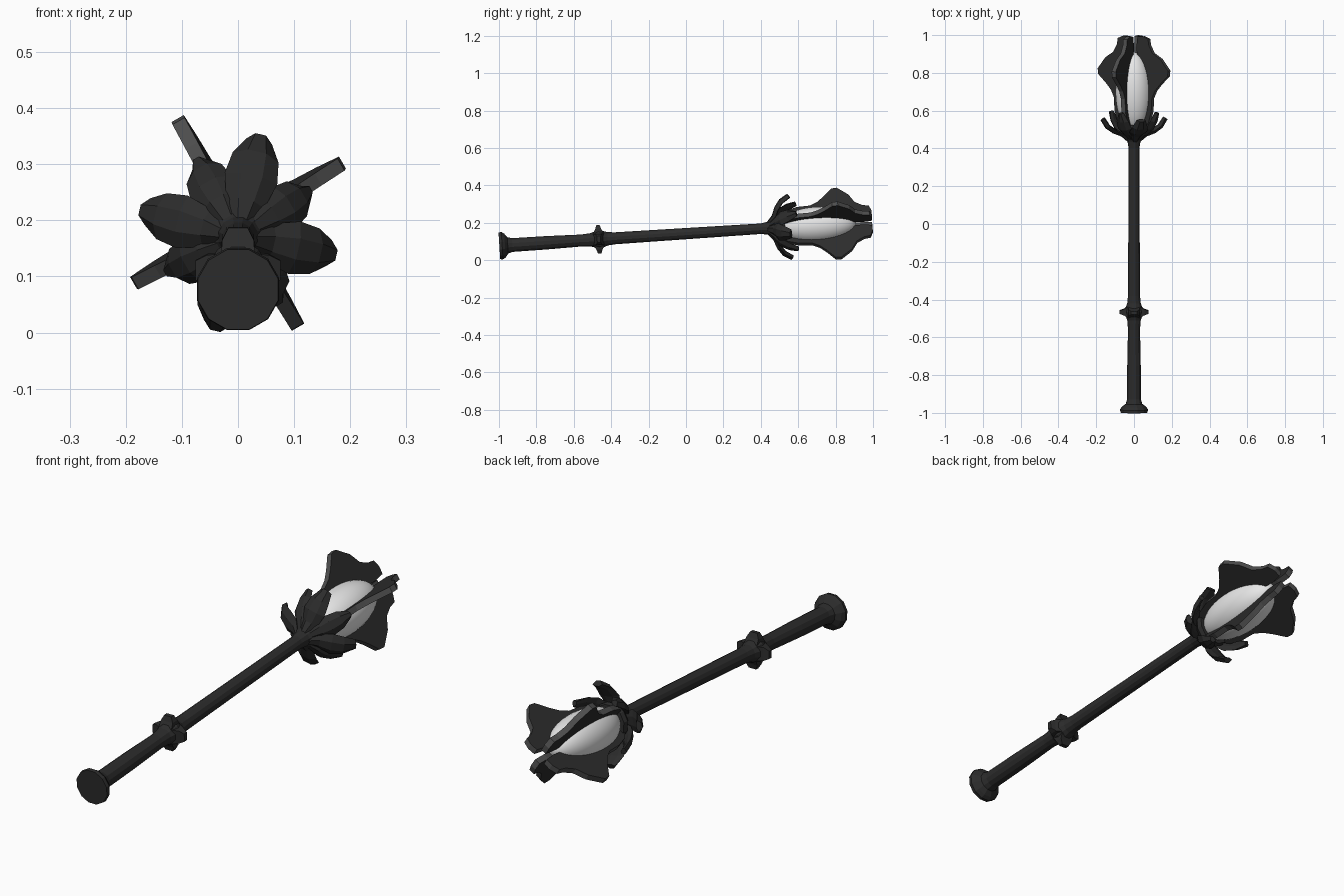
import bpy, bmesh, math
from mathutils import Matrix, Vector

if "Cube" in bpy.data.objects:
    bpy.data.objects.remove(bpy.data.objects["Cube"])


def material(name, v):
    m = bpy.data.materials.new(name)
    m.diffuse_color = (v, v, v, 1)
    m.use_nodes = True
    m.node_tree.nodes["Principled BSDF"].inputs["Base Color"].default_value = m.diffuse_color
    return m


DARK = material("dark iron", 0.025)
RIM = material("worn grey edge", 0.075)
WHITE = material("pale orb", 0.8)

# the weapon lies along y, head raised slightly
TILT = Matrix.Translation((0, 0, 0.142)) @ Matrix.Rotation(math.radians(3.75), 4, 'X')


def finish(name, bm, mats, angle=0):
    """Turn bmesh into an object, spun about the weapon axis by angle (degrees)."""
    bmesh.ops.recalc_face_normals(bm, faces=bm.faces)
    me = bpy.data.meshes.new(name)
    bm.to_mesh(me)
    bm.free()
    for m in mats:
        me.materials.append(m)
    ob = bpy.data.objects.new(name, me)
    bpy.context.collection.objects.link(ob)
    ob.matrix_world = TILT @ Matrix.Rotation(-math.radians(angle), 4, 'Y')
    return ob


def loft(bm, rings):
    """Skin a list of equal point rings and cap both ends."""
    vs = [[bm.verts.new(p) for p in ring] for ring in rings]
    n = len(vs[0])
    for a, b in zip(vs, vs[1:]):
        for i in range(n):
            j = (i + 1) % n
            bm.faces.new((a[i], a[j], b[j], b[i]))
    bm.faces.new(vs[0])
    bm.faces.new(vs[-1])


def lathe(name, profile, sides):
    bm = bmesh.new()
    rings = []
    for r, y in profile:
        angs = [2 * math.pi * (i + 0.5) / sides for i in range(sides)]
        rings.append([(r * math.cos(a), y, r * math.sin(a)) for a in angs])
    loft(bm, rings)
    return finish(name, bm, [DARK])


def petal(name, stations, thick, angle):
    """Faceted leaf: stations are (radius, y, half width)."""
    bm = bmesh.new()
    rings = []
    for i, (r, y, w) in enumerate(stations):
        p, q = stations[max(i - 1, 0)], stations[min(i + 1, len(stations) - 1)]
        t = Vector((q[0] - p[0], q[1] - p[1])).normalized()
        nx, ny = t.y * thick / 2, -t.x * thick / 2
        rings.append([(r - nx * k, y - ny * k, w * s) for s, k in
                      ((-1, 0.4), (-0.4, -1), (0.4, -1), (1, 0.4), (0.4, 1), (-0.4, 1))])
    loft(bm, rings)
    return finish(name, bm, [DARK], angle)


def blade(name, outline, thick, angle):
    """Flat plate from (radius, y) outline, with paler rim faces."""
    bm = bmesh.new()
    loft(bm, [[(r, y, s * thick / 2) for r, y in outline] for s in (-1, 1)])
    bm.normal_update()
    for f in bm.faces:
        f.material_index = 0 if abs(f.normal.z) > 0.9 else 1
    return finish(name, bm, [DARK, RIM], angle)


# handle with pommel, collar swelling and flared cup
lathe("handle", [(0.074, -1.0), (0.076, -0.985), (0.066, -0.97), (0.045, -0.955),
                 (0.038, -0.93), (0.037, -0.75), (0.033, -0.56), (0.037, -0.51),
                 (0.048, -0.48), (0.052, -0.465), (0.048, -0.45), (0.037, -0.42),
                 (0.033, -0.38), (0.031, 0.0), (0.029, 0.40), (0.036, 0.44),
                 (0.055, 0.475), (0.08, 0.51), (0.075, 0.53)], 12)

# four blunt studs around the collar
for a in (0, 90, 180, 270):
    bm = bmesh.new()
    loft(bm, [[(r, -0.467 + sy * h, sz * w) for sy, sz in ((-1, -1), (-1, 1), (1, 1), (1, -1))]
              for r, h, w in ((0.03, 0.03, 0.03), (0.055, 0.016, 0.028), (0.076, 0.009, 0.017))])
    finish("collar_stud", bm, [DARK], a)

# glowing orb held by the head
bm = bmesh.new()
bmesh.ops.create_uvsphere(bm, u_segments=32, v_segments=20, radius=1)
bm.transform(Matrix.Translation((0, 0.70, 0)) @ Matrix.Diagonal((0.098, 0.212, 0.098, 1))
             @ Matrix.Rotation(math.pi / 2, 4, 'X'))
for f in bm.faces:
    f.smooth = True
finish("orb", bm, [WHITE])

BLADE = [(0.06, 0.50), (0.095, 0.54), (0.112, 0.60), (0.116, 0.67), (0.135, 0.71),
         (0.165, 0.745), (0.212, 0.79), (0.215, 0.82), (0.168, 0.88), (0.12, 0.91),
         (0.098, 0.95), (0.092, 0.985), (0.06, 0.998), (0.028, 0.995), (0.022, 0.94),
         (0.026, 0.895), (0.055, 0.86), (0.08, 0.80), (0.092, 0.70), (0.082, 0.60),
         (0.05, 0.53)]
LARGE = [(0.025, 0.445, 0.02), (0.06, 0.475, 0.035), (0.105, 0.492, 0.048),
         (0.143, 0.518, 0.042), (0.170, 0.56, 0.024)]
SMALL = [(0.03, 0.455, 0.02), (0.07, 0.485, 0.035), (0.10, 0.51, 0.042),
         (0.125, 0.55, 0.036), (0.14, 0.595, 0.015)]

# four blades over four small leaves, large leaves in between
for k in range(4):
    blade("head_blade", BLADE, 0.025, 30 + 90 * k)
    petal("small_leaf", SMALL, 0.022, 30 + 90 * k)
    petal("large_leaf", LARGE, 0.024, 77 + 90 * k)
